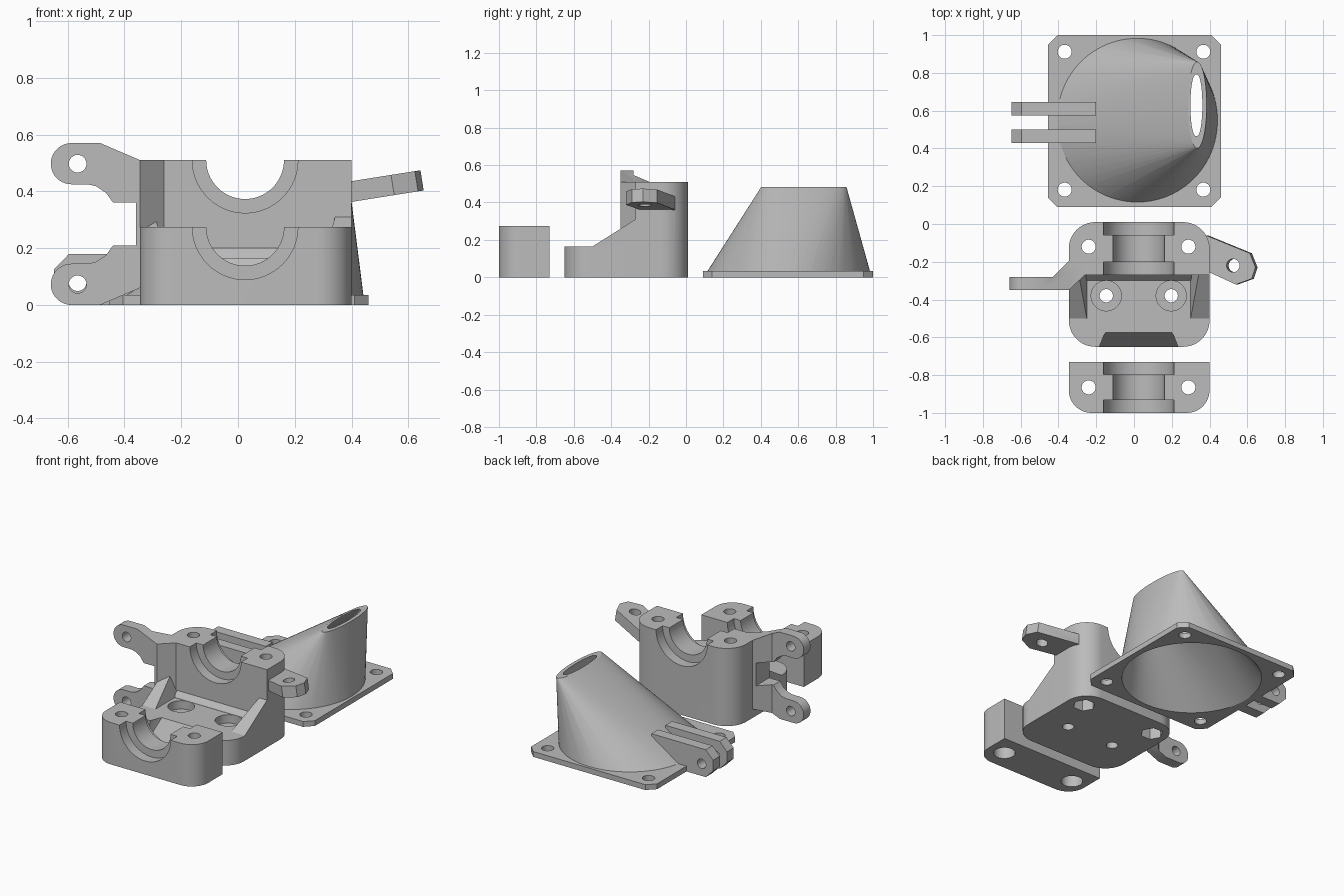
import bpy, bmesh
from math import sin, cos, pi, radians
from mathutils import Matrix

old = bpy.data.objects.get("Cube")
if old:
    bpy.data.objects.remove(old, do_unlink=True)

grey = bpy.data.materials.new("plain_grey")
grey.use_nodes = True
grey.diffuse_color = (0.5, 0.5, 0.5, 1)
grey.node_tree.nodes["Principled BSDF"].inputs["Base Color"].default_value = (0.5, 0.5, 0.5, 1)


def finish(name, bm):
    bmesh.ops.recalc_face_normals(bm, faces=bm.faces)
    mesh = bpy.data.meshes.new(name)
    bm.to_mesh(mesh)
    bm.free()
    mesh.materials.append(grey)
    obj = bpy.data.objects.new(name, mesh)
    bpy.context.collection.objects.link(obj)
    return obj


def prism(name, pts, axis, lo, hi):
    """Extrude a flat outline along one axis."""
    place = {"x": lambda a, b, t: (t, a, b),
             "y": lambda a, b, t: (a, t, b),
             "z": lambda a, b, t: (a, b, t)}[axis]
    bm = bmesh.new()
    low = [bm.verts.new(place(a, b, lo)) for a, b in pts]
    high = [bm.verts.new(place(a, b, hi)) for a, b in pts]
    bm.faces.new(low)
    bm.faces.new(high)
    n = len(pts)
    for i in range(n):
        j = (i + 1) % n
        bm.faces.new((low[i], low[j], high[j], high[i]))
    return finish(name, bm)


def arc(cx, cy, r, start, end, n=12):
    return [(cx + r * cos(radians(start + (end - start) * i / n)),
             cy + r * sin(radians(start + (end - start) * i / n))) for i in range(n + 1)]


def circle(cx, cy, r, n=40):
    return arc(cx, cy, r, 0, 360 - 360 / n, n - 1)


def combine(target, tool, op="DIFFERENCE"):
    mod = target.modifiers.new("combine", "BOOLEAN")
    mod.operation, mod.object, mod.solver = op, tool, "EXACT"
    bpy.ops.object.select_all(action="DESELECT")
    bpy.context.view_layer.objects.active = target
    target.select_set(True)
    bpy.ops.object.modifier_apply(modifier=mod.name)
    bpy.data.objects.remove(tool, do_unlink=True)


def drill(target, x, y, r, lo, hi, axis="z", n=40):
    combine(target, prism("drill", circle(x, y, r, n), axis, lo, hi))


def bearing_seat(target, z, y0, y1):
    """Half-round channel with a wider step at each end."""
    combine(target, prism("bore", circle(MID, z, 0.137, 64), "y", y0 - 0.05, y1 + 0.05))
    for lo, hi in ((y0 - 0.05, y0 + 0.068), (y1 - 0.068, y1 + 0.05)):
        combine(target, prism("step", circle(MID, z, 0.186, 64), "y", lo, hi))


def smooth(obj):
    bpy.ops.object.select_all(action="DESELECT")
    bpy.context.view_layer.objects.active = obj
    obj.select_set(True)
    bpy.ops.object.shade_smooth_by_angle(angle=radians(28))


L, R, MID = -0.345, 0.40, 0.025
BOLTS = (-0.24, 0.288)

# Bearing clamp cap
c = 0.12
outline = ([(R, -0.73), (L, -0.73)] + arc(L + c, -1 + c, c, 180, 270)
           + arc(R - c, -1 + c, c, 270, 360))
cap = prism("clamp_cap", outline, "z", 0, 0.275)
bearing_seat(cap, 0.275, -1, -0.73)
for x in BOLTS:
    drill(cap, x, -0.865, 0.037, -0.1, 0.4)
    drill(cap, x, -0.865, 0.065, -0.1, 0.1)
smooth(cap)

# Carriage: rounded block with the space above the tray removed
c = 0.14
outline = (arc(L + c, -0.65 + c, c, 180, 270) + arc(R - c, -0.65 + c, c, 270, 360)
           + arc(R - c, 0.01 - c, c, 0, 90) + arc(L + c, 0.01 - c, c, 90, 180))
body = prism("carriage", outline, "z", 0, 0.51)
combine(body, prism("side_cut", [(-0.8, 0.165), (-0.5, 0.165), (-0.27, 0.31),
                                 (-0.27, 0.7), (-0.8, 0.7)], "x", -0.6, 0.6))
combine(body, prism("tray_cut", [(-0.25, 0.165), (0.30, 0.165), (0.345, 0.32), (-0.295, 0.32)],
                    "y", -0.8, -0.27))
combine(body, prism("tray_fillet", [(-0.30, 0.16), (-0.25, 0.16), (-0.25, 0.2), (-0.27, 0.2),
                                    (-0.30, 0.166)], "x", -0.255, 0.305), "UNION")

# Sloped notch in the tray front
bm = bmesh.new()
for y, z, w in ((-0.575, 0.166, 0.175), (-0.655, 0.03, 0.225),
                (-0.575, 0.2, 0.175), (-0.70, 0.2, 0.225), (-0.70, 0.03, 0.225)):
    for s in (-1, 1):
        bm.verts.new((MID + s * w, y, z))
bmesh.ops.convex_hull(bm, input=bm.verts)
combine(body, finish("notch", bm))

# Pair of hinge lugs joined to the side by a slanted web
upper = ([(-0.26, 0.51), (-0.345, 0.51), (-0.485, 0.57)]
         + arc(-0.587, 0.4975, 0.0725, 90, 270, 20)
         + [(-0.53, 0.425), (-0.50, 0.418), (-0.465, 0.395), (-0.44, 0.36), (-0.36, 0.36)])
lugs = prism("hinge_lugs", upper + [(x, 0.57 - z) for x, z in reversed(upper)], "y", -0.5, 0)
plan = [(-0.26, -0.27), (L, -0.35), (-0.7, -0.35), (-0.7, -0.28), (-0.43, -0.28),
        (-0.34, -0.19), (-0.26, -0.19)]
combine(lugs, prism("plan", plan, "z", -0.1, 0.7), "INTERSECT")
for z in (0.4975, 0.0725):
    drill(lugs, -0.565, z, 0.031, -0.5, 0, "y")
combine(body, lugs, "UNION")

# Tilted arm on the other side
ax, ay = 0.53, -0.22
plan = [(0.31, -0.06), (0.385, -0.06), (0.62, -0.155), (0.65, -0.23), (0.63, -0.29),
        (0.545, -0.32), (0.39, -0.25), (0.31, -0.24)]
arm = prism("tilted_arm", [(x - ax, y - ay) for x, y in plan], "z", -0.036, 0.036)
drill(arm, 0, 0, 0.035, -0.2, 0.2)
arm.data.transform(Matrix.Translation((ax, ay, 0.42)) @ Matrix.Rotation(radians(-9), 4, "Y"))
combine(body, arm, "UNION")

# Bearing channel, bolt holes with nut pockets, tray screw holes
bearing_seat(body, 0.51, -0.27, 0.01)
for x in BOLTS:
    drill(body, x, -0.12, 0.037, -0.1, 0.7)
    drill(body, x, -0.12, 0.068, -0.1, 0.1, n=6)
for x in (-0.147, 0.197):
    drill(body, x, -0.38, 0.035, -0.1, 0.3)
    drill(body, x, -0.38, 0.08, 0.11, 0.164 + 0.03)
smooth(body)


# Fan duct: a round base drawn up to a narrow offset slot
def duct_hull(name, r, z0, rx, ry, z1):
    bm = bmesh.new()
    for i in range(96):
        a = 2 * pi * i / 96
        bm.verts.new((r * cos(a), 0.545 + r * sin(a), z0))
        bm.verts.new((0.335 + rx * cos(a), 0.63 + ry * sin(a), z1))
    bmesh.ops.convex_hull(bm, input=bm.verts)
    return finish(name, bm)


x0, x1, y0, y1, k = -0.455, 0.46, 0.09, 1.0, 0.05
duct = prism("fan_duct", [(x0 + k, y0), (x1 - k, y0), (x1, y0 + k), (x1, y1 - k),
                          (x1 - k, y1), (x0 + k, y1), (x0, y1 - k), (x0, y0 + k)], "z", 0, 0.035)
combine(duct, duct_hull("shell", 0.445, 0.01, 0.05, 0.228, 0.483), "UNION")
for y in (0.43, 0.575):
    lug = prism("duct_lug", [(-0.2, 0.0), (-0.2, 0.18), (-0.595, 0.18), (-0.648, 0.125),
                             (-0.648, 0.055), (-0.595, 0.0)], "y", y, y + 0.07)
    drill(lug, -0.565, 0.08, 0.031, 0, 1, "y")
    combine(duct, lug, "UNION")
combine(duct, duct_hull("hollow", 0.425, -0.01, 0.026, 0.16, 0.49))
for x in (-0.367, 0.367):
    for y in (0.182, 0.912):
        drill(duct, x, y, 0.037, -0.1, 0.1)
smooth(duct)
